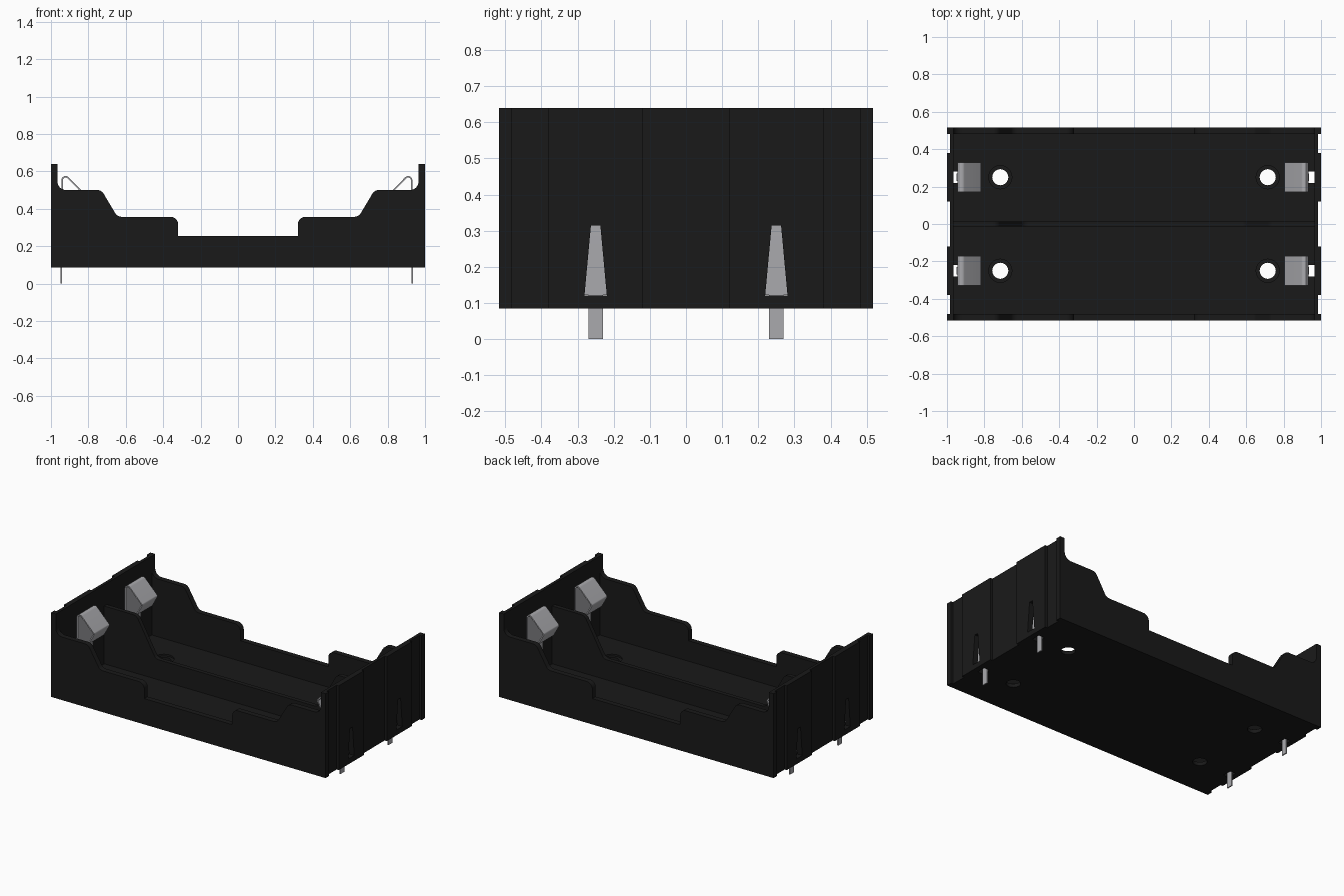
import bpy, bmesh, math
from mathutils import Vector, Matrix

if "Cube" in bpy.data.objects:
    bpy.data.objects.remove(bpy.data.objects["Cube"])


def material(name, col):
    m = bpy.data.materials.new(name)
    m.diffuse_color = (*col, 1)
    m.use_nodes = True
    m.node_tree.nodes["Principled BSDF"].inputs["Base Color"].default_value = m.diffuse_color
    return m


BLACK = material("black_plastic", (0.01, 0.01, 0.01))
METAL = material("spring_metal", (0.40, 0.40, 0.42))


def rounded(points, seg=6):
    """Polyline of (a, b, radius) -> 2D points with filleted corners."""
    out, n = [], len(points)
    for i, (a, b, r) in enumerate(points):
        p = Vector((a, b))
        if r == 0:
            out.append(p)
            continue
        u = (Vector(points[i - 1][:2]) - p).normalized()
        v = (Vector(points[(i + 1) % n][:2]) - p).normalized()
        half = u.angle(v) / 2
        c = p + (u + v).normalized() * (r / math.sin(half))
        s, e = p + u * (r / math.tan(half)) - c, p + v * (r / math.tan(half)) - c
        for k in range(seg + 1):
            out.append(c + s.lerp(e, k / seg).normalized() * r)
    return out


def finish(name, bm, mat):
    bmesh.ops.recalc_face_normals(bm, faces=bm.faces)
    me = bpy.data.meshes.new(name)
    bm.to_mesh(me)
    bm.free()
    ob = bpy.data.objects.new(name, me)
    bpy.context.collection.objects.link(ob)
    me.materials.append(mat)
    return ob


def prism(name, pts, axis, lo, hi, mat=BLACK):
    """Extrude a 2D outline along x (yz outline), y (xz) or z (xy)."""
    place = {"x": lambda p, t: (t, p[0], p[1]),
             "y": lambda p, t: (p[0], t, p[1]),
             "z": lambda p, t: (p[0], p[1], t)}[axis]
    bm = bmesh.new()
    f = bm.faces.new([bm.verts.new(place(p, lo)) for p in pts])
    ext = bmesh.ops.extrude_face_region(bm, geom=[f])["geom"]
    shift = Vector(place((0, 0), hi - lo))
    bmesh.ops.translate(bm, vec=shift,
                        verts=[g for g in ext if isinstance(g, bmesh.types.BMVert)])
    return finish(name, bm, mat)


def rect(a0, a1, b0, b1):
    return [(a0, b0), (a1, b0), (a1, b1), (a0, b1)]


def boolean(target, tool, op):
    m = target.modifiers.new(op, "BOOLEAN")
    m.operation, m.solver, m.object = op, "EXACT", tool
    bpy.context.view_layer.objects.active = target
    bpy.ops.object.modifier_apply(modifier=m.name)
    bpy.data.objects.remove(tool)


def symmetric(half):
    """Close a right-hand profile (bottom to centre top) with its mirror."""
    return half + [(-a, b, r) for a, b, r in reversed(half)]


Z0, ZT, YO, YI = 0.085, 0.64, 0.517, 0.482

# Floor tray
body = prism("holder_body", rect(-0.975, 0.975, -0.495, 0.495), "z", Z0, 0.12)

# Stepped side walls
side = rounded(symmetric([
    (1, Z0, 0), (1, ZT, 0), (0.965, ZT, 0), (0.965, 0.5, 0.045),
    (0.73, 0.5, 0.04), (0.645, 0.357, 0.04), (0.32, 0.357, 0.04), (0.32, 0.255, 0)]))
for s in (-1, 1):
    lo, hi = sorted((s * YI, s * YO))
    boolean(body, prism("side_wall", side, "y", lo, hi), "UNION")

# Centre divider
div = rounded(symmetric([
    (0.975, Z0, 0), (0.975, 0.5, 0), (0.73, 0.5, 0.04), (0.59, 0.252, 0.04)]))
boolean(body, prism("divider", div, "y", -0.014, 0.014), "UNION")

# End walls with shallow vertical recesses on the outside
R = 0.984
half = [(R, 0.12), (1, 0.12), (1, 0.38), (R, 0.38), (R, 0.488)]
for s in (-1, 1):
    plan = [(s * 0.965, -0.488), *[(s * x, -y) for x, y in reversed(half)],
            *[(s * x, y) for x, y in half], (s * 0.965, 0.488)]
    boolean(body, prism("end_wall", plan, "z", Z0, ZT), "UNION")

# Floor holes, contact slots and tapered wall windows
for sx in (-1, 1):
    for y in (-0.25, 0.25):
        for r, lo, hi in ((0.043, 0, 0.2), (0.062, 0.108, 0.2)):
            circle = [(sx * 0.715 + r * math.cos(k * math.tau / 32),
                       y + r * math.sin(k * math.tau / 32)) for k in range(32)]
            boolean(body, prism("hole_cutter", circle, "z", lo, hi), "DIFFERENCE")
        xs = sorted((sx * 0.922, sx * 0.964))
        boolean(body, prism("slot_cutter", rect(*xs, y - 0.03, y + 0.03),
                            "z", 0, 0.2), "DIFFERENCE")
        trap = [(y - 0.031, 0.1201), (y + 0.031, 0.1201),
                (y + 0.013, 0.315), (y - 0.013, 0.315)]
        xs = sorted((sx * 0.95, sx * 1.1))
        boolean(body, prism("window_cutter", trap, "x", *xs), "DIFFERENCE")

# Bent spring contacts with solder pins
T = 0.008
bend = [(0.938, 0.122, 0), (0.938, 0.607, 0.022), (0.808, 0.475, 0.012), (0.85, 0.40, 0)]
path = rounded(bend, 8)
for sx, side_name in ((-1, "left"), (1, "right")):
    for y, row in ((-0.25, "front"), (0.25, "back")):
        bm = bmesh.new()
        rows = [[bm.verts.new((sx * p.x - 0.006, y + w, p.y)) for w in (-0.08, 0.08)]
                for p in path]
        for a, b in zip(rows, rows[1:]):
            bm.faces.new((a[0], a[1], b[1], b[0]))
        bmesh.ops.recalc_face_normals(bm, faces=bm.faces)
        bmesh.ops.solidify(bm, geom=bm.faces[:], thickness=T)
        mat = (Matrix.Translation((sx * 0.938 - 0.006, y, 0.065))
               @ Matrix.Diagonal((T, 0.04, 0.13, 1)))
        bmesh.ops.create_cube(bm, size=1, matrix=mat)
        ob = finish(f"contact_{side_name}_{row}", bm, METAL)
        ob.select_set(True)

body.select_set(True)
bpy.context.view_layer.objects.active = body
bpy.ops.object.shade_smooth_by_angle(angle=math.radians(30))
